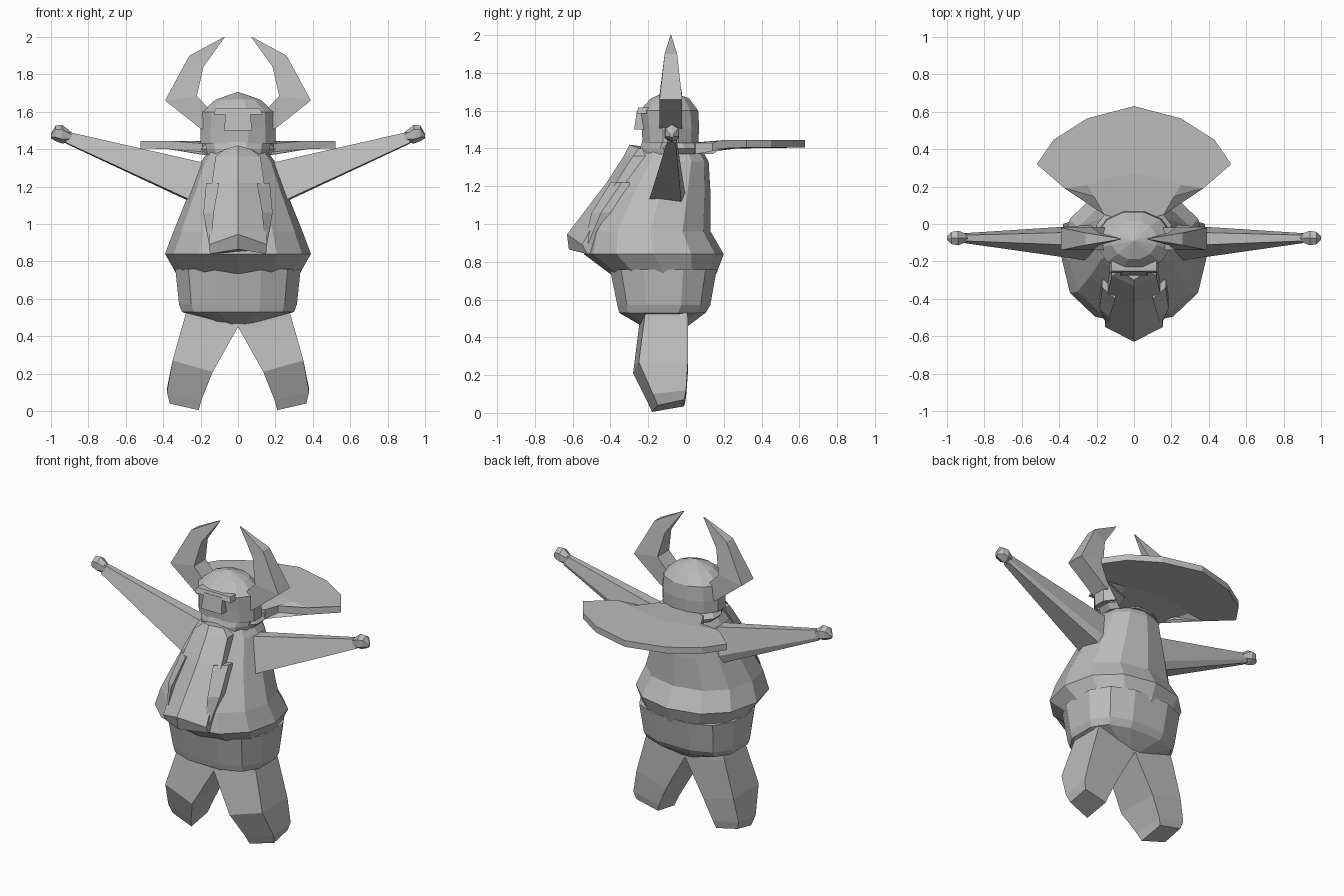
import bpy, bmesh, math

mat = bpy.data.materials.new("stone_grey")
mat.diffuse_color = (0.5, 0.5, 0.5, 1)


def loft(name, rings, mirror=False):
    """Skin a list of equal-length rings, cap both ends, optionally mirror in x."""
    bm = bmesh.new()
    loops = [[bm.verts.new(p) for p in r] for r in rings]
    n = len(loops[0])
    for a, b in zip(loops, loops[1:]):
        for i in range(n):
            j = (i + 1) % n
            bm.faces.new((a[i], a[j], b[j], b[i]))
    bm.faces.new(loops[0][::-1])
    bm.faces.new(loops[-1])
    bmesh.ops.remove_doubles(bm, verts=bm.verts, dist=0.0005)
    bmesh.ops.recalc_face_normals(bm, faces=bm.faces)
    me = bpy.data.meshes.new(name)
    bm.to_mesh(me)
    bm.free()
    me.materials.append(mat)
    ob = bpy.data.objects.new(name, me)
    bpy.context.collection.objects.link(ob)
    if mirror:
        m = ob.modifiers.new("mirror", 'MIRROR')
        m.use_mirror_merge = False
    return ob


def oval(z, hw, y0, y1, n=12, p=1.0, half=True):
    """Horizontal oval ring; p below 1 makes it boxier."""
    pts = []
    for i in range(n):
        a = 2 * math.pi * (i + (0.5 if half else 0)) / n
        c, s = math.cos(a), math.sin(a)
        k = math.cos(math.pi / n) if half else 1
        x = math.copysign((abs(c) / k) ** p, c) * hw
        y = math.copysign((abs(s)) ** p, s) * (y1 - y0) / 2 + (y0 + y1) / 2
        pts.append((x, y, z))
    return pts


# Torso: wide tunic hem tapering to the neck
loft("tunic", [oval(z, hw, a, b, 12, 0.9, False) for z, hw, a, b in [
    (0.735, 0.33, -0.40, 0.16), (0.84, 0.39, -0.54, 0.20), (0.96, 0.345, -0.51, 0.13),
    (1.16, 0.265, -0.40, 0.13), (1.33, 0.20, -0.28, 0.12), (1.40, 0.15, -0.24, 0.08)]])

# Hips
loft("hips", [oval(z, hw, a, b, 12, 0.75) for z, hw, a, b in [
    (0.45, 0.05, -0.22, 0.0), (0.53, 0.30, -0.36, 0.11), (0.57, 0.315, -0.37, 0.135),
    (0.76, 0.335, -0.41, 0.17)]])

# Beard: ridged panel, rows of (edge z, centre z, half width, edge y, ridge y, back y)
loft("beard", [[(-w, ye, ze), (0, yc, zc), (w, ye, ze), (w, yb, ze), (-w, yb, ze)]
               for ze, zc, w, ye, yc, yb in [
    (0.84, 0.865, 0.15, -0.52, -0.62, -0.35), (0.89, 0.945, 0.155, -0.55, -0.63, -0.35),
    (1.22, 1.22, 0.14, -0.37, -0.42, -0.25), (1.36, 1.36, 0.12, -0.28, -0.33, -0.18),
    (1.40, 1.42, 0.07, -0.25, -0.30, -0.15)]])

# Side locks of the beard
loft("beard_lock", [[(x0, y0, z), (x1, y1, z), (x1, -0.30, z), (x0, -0.30, z)]
                    for z, x0, x1, y0, y1 in [
    (0.89, 0.14, 0.155, -0.54, -0.52), (1.06, 0.13, 0.185, -0.50, -0.45),
    (1.22, 0.10, 0.17, -0.40, -0.34)]], True)

# Face and helmet
loft("face", [oval(z, hw, a, b) for z, hw, a, b in [
    (1.33, 0.15, -0.25, 0.06), (1.40, 0.17, -0.25, 0.06), (1.48, 0.18, -0.22, 0.06)]])
loft("helmet", [oval(z, hw, a, b) for z, hw, a, b in [
    (1.43, 0.20, -0.235, 0.07), (1.51, 0.20, -0.24, 0.075), (1.60, 0.195, -0.25, 0.07),
    (1.665, 0.12, -0.19, 0.02), (1.705, 0.005, -0.092, -0.088)]])


def slab(name, hw0, hw1, z0, z1, y0, y1, lean):
    loft(name, [[(-w, y0 + d, z), (w, y0 + d, z), (w, y1, z), (-w, y1, z)]
                for w, z, d in [(hw0, z0, 0), (hw1, z1, lean)]])


# Nose guard and brow
slab("nose_guard", 0.075, 0.065, 1.50, 1.60, -0.275, -0.18, 0.015)
slab("brow", 0.13, 0.12, 1.585, 1.617, -0.262, -0.15, 0.01)

# Collar around the neck
loft("collar", [oval(z, hw, a, b) for z, hw, a, b in [
    (1.37, 0.17, -0.22, 0.11), (1.40, 0.20, -0.20, 0.11), (1.43, 0.17, -0.20, 0.08)]])

# Horns: (inner x, z), (outer x, z), depth
loft("horn", [[(xi, -0.08 - d, zi), (xo, -0.08 - d, zo), (xo, -0.08 + d, zo), (xi, -0.08 + d, zi)]
              for xi, zi, xo, zo, d in [
    (0.13, 1.60, 0.15, 1.49, 0.06), (0.155, 1.615, 0.20, 1.51, 0.06),
    (0.22, 1.685, 0.39, 1.66, 0.06), (0.185, 1.84, 0.26, 1.90, 0.033),
    (0.07, 2.0, 0.075, 2.0, 0.002)]], True)

# Arms: five-sided section shrinking towards the hand
root = [(-0.21, 1.08), (-0.02, 1.07), (0.0, 1.13), (-0.04, 1.32), (-0.12, 1.32)]
wrist = [(-0.10, 1.435), (-0.055, 1.43), (-0.05, 1.45), (-0.06, 1.495), (-0.09, 1.495)]
loft("arm", [[(0.15, y, z) for y, z in root], [(0.92, y, z) for y, z in wrist]], True)

# Hands: small faceted knobs
loft("hand", [[(x, -0.075 + r * 0.9 * math.cos(a), z + r * math.sin(a))
               for a in [math.pi * (i + 0.5) / 3 for i in range(6)]]
              for x, z, r in [(0.89, 1.465, 0.025), (0.94, 1.48, 0.05),
                              (0.975, 1.485, 0.042), (1.0, 1.47, 0.012)]], True)

# Legs: square section rows, (inner, outer) x with z and y extents
loft("leg", [[(xi, yf, zi), (xo, yf + 0.03, zo), (xo, yb, zo + b), (xi, yb, zi + b)]
             for xi, zi, xo, zo, yf, yb, b in [
    (0.21, 0.005, 0.365, 0.04, -0.18, -0.01, 0.03), (0.195, 0.06, 0.38, 0.10, -0.205, 0.0, 0.02),
    (0.135, 0.21, 0.35, 0.27, -0.28, 0.01, 0), (0.0, 0.45, 0.285, 0.50, -0.25, 0.01, 0),
    (0.0, 0.58, 0.26, 0.58, -0.24, 0.0, 0)]], True)

# Cape: fan flying straight back; columns of (outer, middle, inner) plan points
loft("cape", [[(xo, yo, 1.445), (xm, ym, 1.445), (xi, yi, 1.43),
               (xi, yi, 1.37), (xm, ym, 1.40), (xo, yo, 1.405)]
              for xo, yo, xm, ym, xi, yi in [
    (0.52, 0.32, 0.37, 0.19, 0.19, 0.14), (0.43, 0.45, 0.25, 0.21, 0.16, 0.05),
    (0.25, 0.565, 0.12, 0.25, 0.08, 0.03), (0.0, 0.63, 0.0, 0.27, 0.0, 0.02)]], True)
